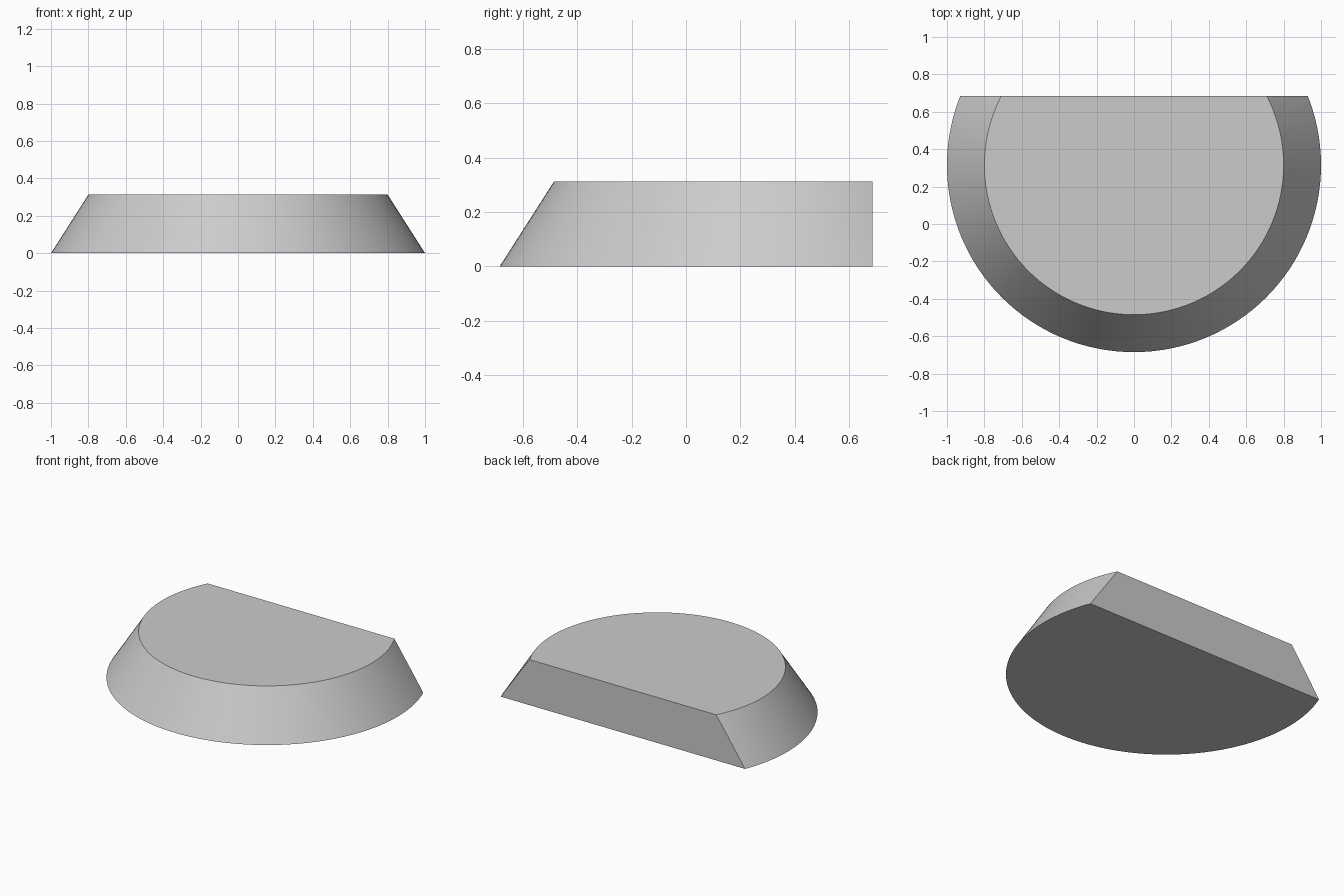
import bpy, bmesh, math
from mathutils import Matrix

if "Cube" in bpy.data.objects:
    bpy.data.objects.remove(bpy.data.objects["Cube"], do_unlink=True)

HEIGHT = 0.313
CENTRE_Y = 0.315
BACK_Y = 0.685

# Plain grey material
grey = bpy.data.materials.new("light grey")
grey.use_nodes = True
colour = (0.6, 0.6, 0.6, 1)
grey.diffuse_color = colour
grey.node_tree.nodes["Principled BSDF"].inputs["Base Color"].default_value = colour

# Tapered round block
bm = bmesh.new()
bmesh.ops.create_cone(bm, cap_ends=True, segments=128, radius1=1.0, radius2=0.8,
                      depth=HEIGHT, matrix=Matrix.Translation((0, CENTRE_Y, HEIGHT / 2)))

# Flat back: slice off the rear and close the opening
cut = bmesh.ops.bisect_plane(bm, geom=bm.verts[:] + bm.edges[:] + bm.faces[:],
                             plane_co=(0, BACK_Y, 0), plane_no=(0, 1, 0), clear_outer=True)
rim = [e for e in cut["geom_cut"] if isinstance(e, bmesh.types.BMEdge)]
bmesh.ops.holes_fill(bm, edges=rim, sides=0)
bmesh.ops.recalc_face_normals(bm, faces=bm.faces[:])

mesh = bpy.data.meshes.new("tapered_base")
bm.to_mesh(mesh)
bm.free()
mesh.materials.append(grey)
base = bpy.data.objects.new("tapered_base", mesh)
bpy.context.collection.objects.link(base)

# Smooth curved wall with crisp rims
bpy.ops.object.select_all(action="DESELECT")
base.select_set(True)
bpy.context.view_layer.objects.active = base
bpy.ops.object.shade_smooth_by_angle(angle=math.radians(30))
